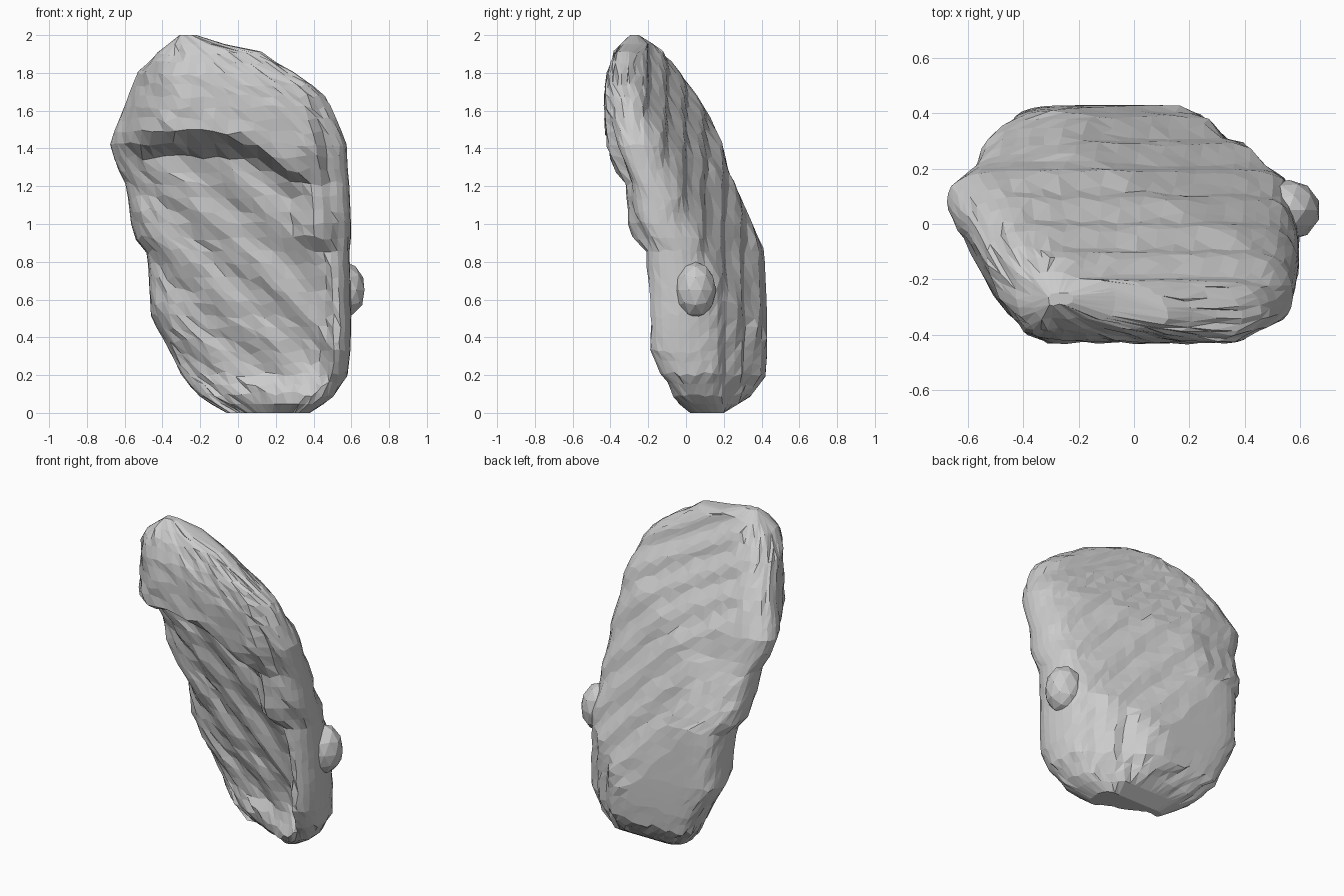
import bpy, bmesh, math, random
from mathutils import Matrix

if "Cube" in bpy.data.objects:
    bpy.data.objects.remove(bpy.data.objects["Cube"])

random.seed(4)

# Outline by height: z, left x, right x, front limit y, back limit y
OUTLINE = [
    (0.00, -0.06, 0.38, 0.00, 0.20), (0.03, -0.12, 0.43, -0.04, 0.25), (0.08, -0.19, 0.50, -0.08, 0.33),
    (0.20, -0.30, 0.58, -0.14, 0.42), (0.33, -0.36, 0.595, -0.21, 0.43),
    (0.50, -0.46, 0.60, -0.215, 0.43), (0.85, -0.48, 0.59, -0.23, 0.415),
    (0.95, -0.56, 0.60, -0.30, 0.37), (1.20, -0.59, 0.59, -0.32, 0.26),
    (1.30, -0.64, 0.58, -0.38, 0.22), (1.43, -0.68, 0.575, -0.42, 0.19),
    (1.60, -0.61, 0.50, -0.43, 0.11), (1.70, -0.57, 0.45, -0.43, 0.05),
    (1.80, -0.53, 0.29, -0.415, -0.03), (1.90, -0.43, 0.13, -0.38, -0.12),
    (1.96, -0.36, -0.10, -0.34, -0.18), (2.00, -0.31, -0.22, -0.29, -0.25)]
# Lower lip of the roll: x, z
LIP = [(-0.7, 1.36), (-0.5, 1.35), (-0.1, 1.38), (0.15, 1.31), (0.26, 1.20), (0.40, 1.21), (0.55, 1.28)]


def lookup(table, v):
    for a, b in zip(table, table[1:]):
        if v <= b[0]:
            k = max(0, (v - a[0]) / (b[0] - a[0]))
            return [p + (q - p) * k for p, q in zip(a[1:], b[1:])]
    return table[-1][1:]


def step(lo, hi, v):
    k = min(1, max(0, (v - lo) / (hi - lo)))
    return k * k * (3 - 2 * k)


def terrace(y):
    return y - 0.014 * math.sin(2 * math.pi * y / 0.1)


def front_y(x, z, right, ymin):
    y = terrace(0.17 - 0.28 * (x + z))
    # bottom lip curls forward towards the right
    curl = ymin + 0.02 + 0.45 * max(0, 0.33 - x)
    y += (min(y, curl) - y) * (1 - step(0.04, 0.25, z))
    # raised rim on the right edge, wider higher up
    low = step(right - 0.16, right - 0.06, x)
    y += (min(y, -0.22) - y) * low * step(0.05, 0.3, z)
    high = step(0.28, 0.42, x) * step(0.86, 0.96, z)
    rim = -0.32 + 0.22 * max(0, (x - 0.45) / 0.14) ** 1.5
    y += (min(y, rim) - y) * high
    # thick roll across the top
    roll = -0.43 + 0.33 * max(0, (-0.3 - x) / 0.3) ** 1.7 + 0.27 * max(0, (x - 0.38) / 0.19) ** 1.5
    lip = lookup(LIP, x)[0]
    y += (min(y, roll) - y) * step(lip, lip + 0.11, z)
    return max(y, ymin)


def back_y(x, z, ymax):
    low = 0.66 - 0.40 * (x + z)
    high = 0.92 - 0.34 * x - 0.60 * z
    side = 0.42 - 0.68 * (x - 0.19) - 0.5 * max(0, 0.2 - z)
    return min(terrace(min(low, high, side)), ymax)


# Main slab: front and back surfaces meeting at the rounded edge
bm = bmesh.new()
NX, NZ = 26, 32
front, back = [], []
for j in range(NZ + 1):
    s = j / NZ
    z = 2 * (0.75 * s + 0.25 * (0.5 - 0.5 * math.cos(math.pi * s)))
    left, right, ymin, ymax = lookup(OUTLINE, z)
    frow, brow = [], []
    for i in range(NX + 1):
        t = -math.cos(math.pi * i / NX)
        x = (left + right) / 2 + t * (right - left) / 2
        zz = z + (random.uniform(-0.015, 0.015) if 0 < i < NX and 1 < j < NZ - 1 else 0)
        b = back_y(x, zz, ymax)
        f = min(front_y(x, zz, right, ymin), b - 0.05)
        f = max(min(f, b - 0.13 * step(0, 0.1, z)), ymin)
        mid = (f + b) / 2
        e = math.sqrt(max(0, 1 - abs(t) ** 11))
        n = random.uniform(-0.007, 0.007)
        frow.append(bm.verts.new((x + n * e, mid + (f - mid) * e + n * e, zz)))
        brow.append(bm.verts.new((x - n * e, mid + (b - mid) * e, zz)))
    front.append(frow)
    back.append(brow)
# Triangles run along the diagonal terraces
for g in (front, back):
    for j in range(NZ):
        for i in range(NX):
            bm.faces.new((g[j][i], g[j][i + 1], g[j + 1][i]))
            bm.faces.new((g[j][i + 1], g[j + 1][i + 1], g[j + 1][i]))
for j in (0, NZ):
    for i in range(NX):
        bm.faces.new((front[j][i], front[j][i + 1], back[j][i + 1], back[j][i]))
bmesh.ops.remove_doubles(bm, verts=bm.verts, dist=0.015)
bmesh.ops.recalc_face_normals(bm, faces=bm.faces)
mesh = bpy.data.meshes.new("rolled_slab")
bm.to_mesh(mesh)
bm.free()
bpy.context.collection.objects.link(bpy.data.objects.new("rolled_slab", mesh))

# Small lump on the right wall
bm = bmesh.new()
bmesh.ops.create_icosphere(bm, subdivisions=2, radius=1,
                           matrix=Matrix.Translation((0.56, 0.05, 0.65)) @ Matrix.Diagonal((0.115, 0.11, 0.15, 1)))
mesh = bpy.data.meshes.new("side_lump")
bm.to_mesh(mesh)
bm.free()
bpy.context.collection.objects.link(bpy.data.objects.new("side_lump", mesh))
